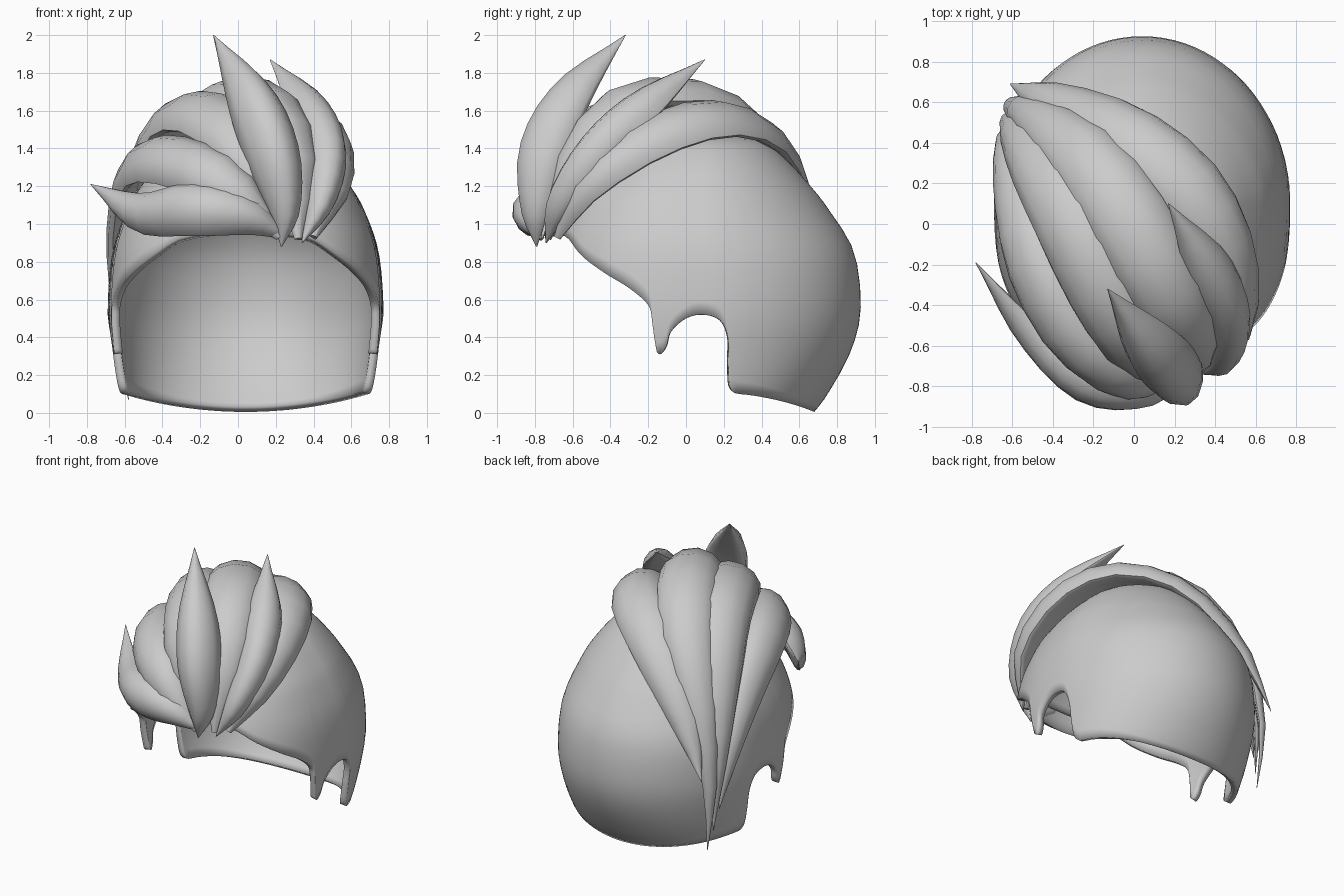
import bpy, bmesh, math
from mathutils import Vector

if "Cube" in bpy.data.objects:
    bpy.data.objects.remove(bpy.data.objects["Cube"])

hair = bpy.data.materials.new("hair_grey")
hair.diffuse_color = (0.6, 0.6, 0.6, 1)
hair.use_nodes = True
hair.node_tree.nodes["Principled BSDF"].inputs["Base Color"].default_value = hair.diffuse_color


def spline(pts, t):
    """Catmull-Rom through pts, t in 0..1"""
    n = len(pts) - 1
    i = min(int(t * n), n - 1)
    f = t * n - i
    p1, p2 = pts[i], pts[i + 1]
    p0 = pts[i - 1] if i > 0 else [2 * a - b for a, b in zip(p1, p2)]
    p3 = pts[i + 2] if i + 2 <= n else [2 * b - a for a, b in zip(p1, p2)]
    return [0.5 * (2 * b + (c - a) * f + (2 * a - 5 * b + 4 * c - d) * f * f
                   + (3 * b - a - 3 * c + d) * f ** 3)
            for a, b, c, d in zip(p0, p1, p2, p3)]


def finish(name, bm, angle):
    bmesh.ops.remove_doubles(bm, verts=bm.verts, dist=0.0008)
    bmesh.ops.recalc_face_normals(bm, faces=bm.faces)
    me = bpy.data.meshes.new(name)
    bm.to_mesh(me)
    bm.free()
    me.materials.append(hair)
    ob = bpy.data.objects.new(name, me)
    bpy.context.collection.objects.link(ob)
    bpy.ops.object.select_all(action='DESELECT')
    ob.select_set(True)
    bpy.context.view_layer.objects.active = ob
    bpy.ops.object.shade_smooth_by_angle(angle=math.radians(angle))
    return ob


# Scalp cap: sections of height, half width, front length, back length
CX, CY = 0.04, 0.10
sections = [(0, .64, .70, .575), (.1, .68, .75, .65), (.32, .712, .82, .77),
            (.55, .73, .86, .825), (.85, .705, .81, .79), (1.07, .63, .73, .66),
            (1.2, .555, .64, .56), (1.35, .43, .49, .42), (1.45, .28, .34, .28),
            (1.49, 0, 0, 0)]
# Hairline from temple past sideburn and ear notch to the nape corner (y, z)
hairline = [(-.62, .92), (-.55, .83), (-.43, .74), (-.3, .66),
            (-.2, .57), (-.18, .48), (-.175, .37), (-.14, .31), (-.105, .35),
            (-.08, .43), (0, .5), (.09, .52), (.18, .49), (.222, .4),
            (.225, .25), (.23, .15), (.25, .11), (.28, .1)]


def level(z):
    lo, hi = 0.0, 1.0
    for _ in range(30):
        mid = (lo + hi) / 2
        if spline(sections, mid)[0] < z:
            lo = mid
        else:
            hi = mid
    return lo


def cap_columns():
    # angle and edge height of every column
    side, steps, last = [], 85, -9
    for k in range(steps + 1):
        y, z = spline(hairline, k / steps)
        _, w, lf, lb = spline(sections, level(z))
        a = math.asin(max(-1, min(1, (y - CY) / (lb if y > CY else lf))))
        last = a = max(a, last + 0.002)
        side.append((a, z))
    q = math.pi / 2
    a0, a1 = side[0][0], side[-1][0]
    brow = [(-q + (a0 + q) * i / 12, .96 - .04 * (i / 12) ** 2) for i in range(12)]
    nape = [(a1 + (q - a1) * i / 18, .1 - .095 * math.sin(q * i / 18) ** 1.3)
            for i in range(1, 19)]
    cols = []
    for a, z0 in brow + side + nape:
        u0, col = level(z0), []
        for r in range(25):
            z, w, lf, lb = spline(sections, u0 + (1 - u0) * r / 24)
            # squarer at the temples, flatter behind the crown
            n = 2.45 if a < 0 else 2 - .15 * max(0, min(1, (z - .8) / .3))
            x = max(0, 1 - abs(math.sin(a)) ** n) ** (1 / n)
            col.append((w * x, CY + math.sin(a) * (lb if a > 0 else lf), z))
        cols.append(col)
    return cols


bm = bmesh.new()
cols = cap_columns()
for side in (1, -1):
    grid = [[bm.verts.new((CX + side * x, y, z)) for x, y, z in c] for c in cols]
    for a, b in zip(grid, grid[1:]):
        for r in range(24):
            bm.faces.new((a[r], b[r], b[r + 1], a[r + 1]))
cap = finish("scalp_cap", bm, 60)
shell = cap.modifiers.new("thickness", 'SOLIDIFY')
shell.thickness = 0.045
shell.offset = -1


# Tapered lock of hair: path rows are x, y, z, half width, half thickness
def lock(name, path, segs=14, sides=12, centre=(0.04, 0.05, 0.75)):
    bm = bmesh.new()
    centre = Vector(centre)
    rings = []
    for k in range(segs + 1):
        t = k / segs
        x, y, z, w, h = spline(path, t)
        p = Vector((x, y, z))
        d = (Vector(spline(path, min(1, t + .02))[:3])
             - Vector(spline(path, max(0, t - .02))[:3])).normalized()
        across = d.cross(p - centre).normalized()
        out = across.cross(d).normalized()
        w, h = max(w, 0.002), max(h, 0.002)
        ring = []
        for i in range(sides):
            a = 2 * math.pi * i / sides
            lift = math.sin(a) * (h if math.sin(a) > 0 else h * 0.6)
            sag = -0.35 * h * math.cos(a) ** 2
            ring.append(bm.verts.new(p + across * w * math.cos(a) + out * (lift + sag)))
        rings.append(ring)
    for a, b in zip(rings, rings[1:]):
        for i in range(sides):
            j = (i + 1) % sides
            bm.faces.new((a[i], a[j], b[j], b[i]))
    bm.faces.new(rings[0])
    bm.faces.new(rings[-1])
    return finish(name, bm, 50)


# Locks swept from the forehead over the crown to the left of the nape
lock("swept_lock_right", [
    (.40, -.68, .93, .02, .02), (.50, -.51, 1.22, .12, .08),
    (.46, -.16, 1.47, .17, .10), (.27, .18, 1.56, .19, .09),
    (-.06, .45, 1.43, .18, .08), (-.40, .61, 1.06, .12, .06),
    (-.61, .69, .62, 0, 0)])
lock("swept_lock_crown", [
    (.32, -.73, .92, .02, .02), (.30, -.60, 1.32, .15, .09),
    (.17, -.36, 1.61, .20, .11), (-.04, .02, 1.67, .21, .10),
    (-.28, .35, 1.48, .18, .08), (-.51, .54, 1.05, .11, .05),
    (-.61, .59, .55, .05, .03), (-.58, .58, .07, 0, 0)])
lock("swept_lock_left", [
    (.24, -.77, .92, .02, .02), (.06, -.67, 1.36, .16, .08),
    (-.13, -.39, 1.58, .19, .09), (-.34, .02, 1.56, .19, .09),
    (-.52, .33, 1.24, .15, .07), (-.62, .50, .75, .07, .04),
    (-.60, .54, .2, 0, 0)])
lock("swept_lock_temple", [
    (.22, -.79, .93, .02, .02), (-.04, -.78, 1.20, .14, .08),
    (-.32, -.57, 1.34, .16, .08), (-.53, -.20, 1.33, .16, .07),
    (-.62, .15, 1.09, .13, .06), (-.645, .40, .72, .07, .04),
    (-.62, .5, .35, 0, 0)])

# Loose spikes fanning out from the forehead
lock("fringe_spike_tall", [
    (.23, -.79, .88, .003, .003), (.25, -.79, 1.08, .09, .09),
    (.19, -.74, 1.38, .15, .15), (.07, -.59, 1.68, .13, .12),
    (-.13, -.32, 2.0, 0, 0)])
lock("fringe_spike_right", [
    (.34, -.74, .90, .003, .003), (.44, -.66, 1.12, .08, .08),
    (.47, -.47, 1.39, .12, .11), (.37, -.22, 1.63, .12, .09),
    (.17, .10, 1.87, 0, 0)])
lock("fringe_spike_left", [
    (.26, -.77, .93, .01, .01), (.04, -.83, 1.05, .11, .08),
    (-.24, -.78, 1.09, .15, .10), (-.52, -.53, 1.07, .11, .07),
    (-.78, -.19, 1.21, 0, 0)])
